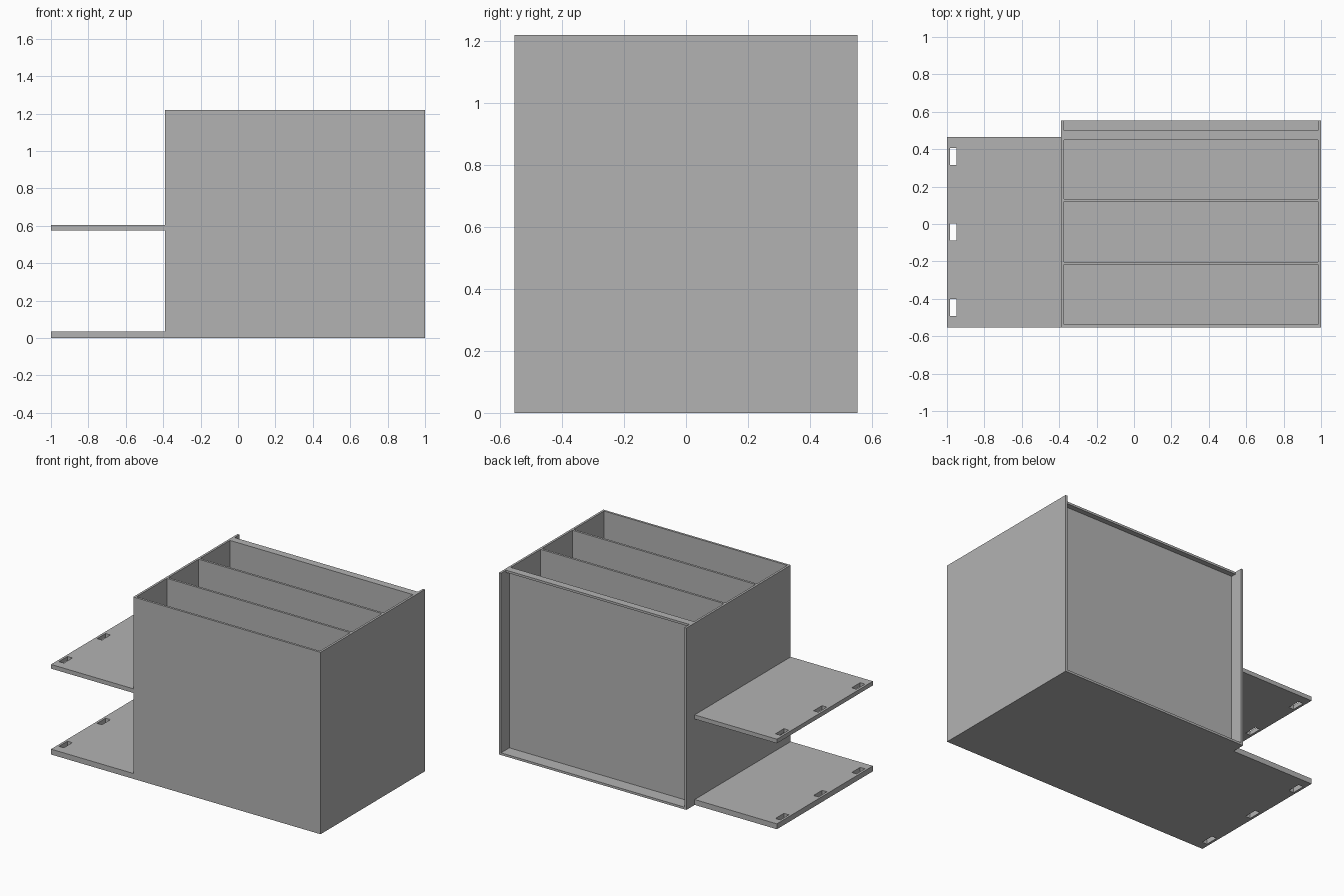
import bpy

cube = bpy.data.objects.get("Cube")
if cube:
    bpy.data.objects.remove(cube, do_unlink=True)

grey = bpy.data.materials.new("plain grey")
grey.use_nodes = True
colour = (0.45, 0.45, 0.45, 1)
grey.diffuse_color = colour
grey.node_tree.nodes["Principled BSDF"].inputs["Base Color"].default_value = colour


def board(name, x, y, z):
    """Box spanning the (low, high) pairs x, y and z."""
    bpy.ops.mesh.primitive_cube_add(size=1, location=[sum(s) / 2 for s in (x, y, z)])
    ob = bpy.context.object
    ob.name = name
    ob.scale = [s[1] - s[0] for s in (x, y, z)]
    bpy.ops.object.transform_apply(location=False, rotation=False, scale=True)
    ob.data.materials.append(grey)
    return ob


T = 0.015                      # board thickness
LEFT, RIGHT = -0.39, 1.0       # cabinet sides
FRONT, BACK = -0.553, 0.553
PANEL = 0.465                  # rear face of the recessed back panel
TOP = 1.22
inner = (LEFT + T, RIGHT - T)

# Cabinet shell
board("right_side", (LEFT, LEFT + T), (FRONT, BACK), (0, TOP))
board("left_side", (RIGHT - T, RIGHT), (FRONT, BACK), (0, TOP))
board("floor", inner, (FRONT, BACK), (0, T))
board("front_panel", inner, (FRONT, FRONT + T), (T, TOP))
board("back_panel", inner, (PANEL - T, PANEL), (T, TOP))
board("back_top_rail", inner, (PANEL, 0.5), (TOP - T, TOP))

# Dividers between the three compartments
for i, y in enumerate((-0.217, 0.119)):
    board(f"divider_{i + 1}", inner, (y, y + T), (T, TOP))

# Side shelves with three slots each
for name, z in (("lower_shelf", (0, 0.036)), ("upper_shelf", (0.576, 0.604))):
    shelf = board(name, (-1, LEFT), (FRONT, PANEL), z)
    for y in (-0.447, -0.043, 0.361):
        cutter = board("slot_cutter", (-0.984, -0.948), (y - 0.045, y + 0.045),
                       (z[0] - 0.05, z[1] + 0.05))
        cutter.hide_render = True
        mod = shelf.modifiers.new("slot", "BOOLEAN")
        mod.operation = "DIFFERENCE"
        mod.solver = "EXACT"
        mod.object = cutter
        bpy.context.view_layer.objects.active = shelf
        bpy.ops.object.modifier_apply(modifier=mod.name)
        bpy.data.objects.remove(cutter, do_unlink=True)
